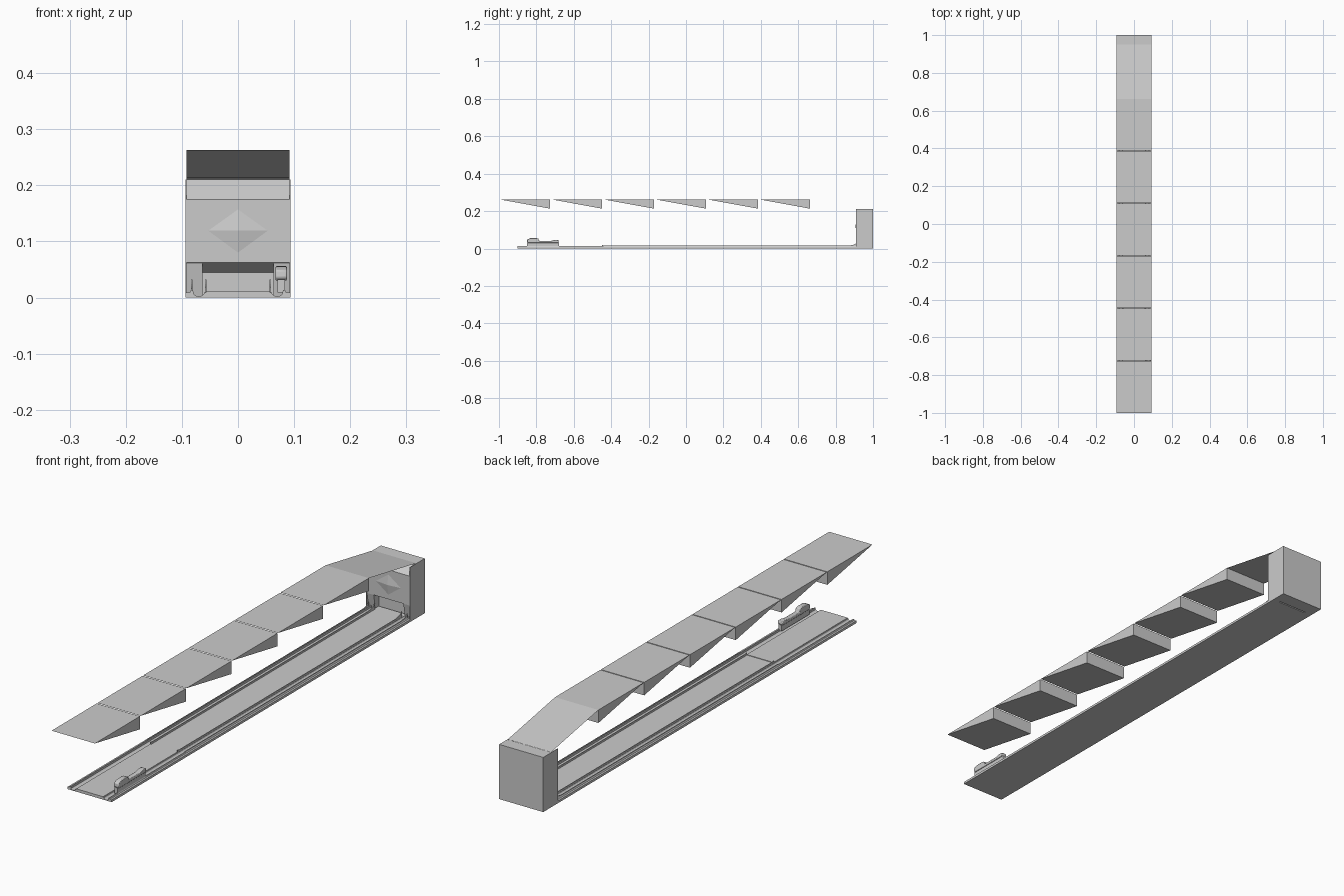
import bpy, bmesh, math

if "Cube" in bpy.data.objects:
    bpy.data.objects.remove(bpy.data.objects["Cube"])

W = 0.0935  # half width of the whole lane


def colour(name, rgb):
    m = bpy.data.materials.new(name)
    m.diffuse_color = (*rgb, 1)
    m.use_nodes = True
    m.node_tree.nodes["Principled BSDF"].inputs["Base Color"].default_value = m.diffuse_color
    return m


GREY = colour("plain grey", (0.6, 0.6, 0.6))


def finish(name, bm, bevel=0, smooth=False):
    bmesh.ops.recalc_face_normals(bm, faces=bm.faces)
    me = bpy.data.meshes.new(name)
    bm.to_mesh(me)
    bm.free()
    me.materials.append(GREY)
    ob = bpy.data.objects.new(name, me)
    bpy.context.collection.objects.link(ob)
    if bevel:
        b = ob.modifiers.new("soft edges", 'BEVEL')
        b.width, b.segments = bevel, 2
    if smooth:
        bpy.context.view_layer.objects.active = ob
        ob.select_set(True)
        bpy.ops.object.shade_smooth_by_angle(angle=math.radians(35))
        ob.select_set(False)
    return ob


def prism(name, pts, start, end, axis, **kw):
    """Extrude a closed profile: (y, z) points along x, or (x, z) along y."""
    bm = bmesh.new()
    place = (lambda p, t: (t, *p)) if axis == 'x' else (lambda p, t: (p[0], t, p[1]))
    face = bm.faces.new([bm.verts.new(place(p, start)) for p in pts])
    out = bmesh.ops.extrude_face_region(bm, geom=[face])
    d = end - start
    verts = [g for g in out['geom'] if isinstance(g, bmesh.types.BMVert)]
    bmesh.ops.translate(bm, verts=verts, vec=(d, 0, 0) if axis == 'x' else (0, d, 0))
    return finish(name, bm, **kw)


# lane with a round gutter on each side and raised outer rails
half = [(0.057, 0.009), (0.060, 0.009)]
half += [(0.070 - 0.010 * math.cos(a), 0.009 - 0.007 * math.sin(a))
         for a in (math.pi * i / 8 for i in range(1, 8))]
half += [(0.080, 0.013), (0.084, 0.013), (0.086, 0.009), (W, 0.009), (W, 0)]
section = [(-x, z) for x, z in reversed(half)] + half
prism("lane_bed", section, -0.9, 0.94, 'y', smooth=True)

# approach floor in front of the foul line
prism("approach_floor", [(-0.057, 0.009), (0.057, 0.009), (0.057, 0.011), (-0.057, 0.011)],
      -0.9, -0.45, 'y')

for s, side in ((-1, "left"), (1, "right")):
    # low curb beside the gutter, curling up where it meets the pin housing
    curb = [(-0.45, 0.006), (-0.45, 0.019), (-0.44, 0.016), (0.865, 0.016)]
    curb += [(0.865 + 0.045 * math.sin(a), 0.016 + 0.016 * (1 - math.cos(a)))
             for a in (math.pi / 2 * i / 6 for i in range(1, 7))]
    curb += [(0.91, 0.006)]
    prism(side + "_curb", curb, s * 0.056, s * 0.059, 'x')
    prism(side + "_outer_curb", curb[2:-1] + [(0.91, 0.006), (-0.44, 0.006)],
          s * 0.081, s * 0.084, 'x')
    # housing side walls
    prism(side + "_housing_wall", [(0.91, 0), (1, 0), (1, 0.21), (0.91, 0.21)],
          s * (W - 0.002), s * W, 'x')
    # cheeks beside the pit opening
    prism(side + "_pit_cheek", [(0.925, 0), (0.96, 0), (0.96, 0.062), (0.913, 0.062)],
          s * 0.063, s * (W - 0.002), 'x')

# pin housing with sloped brow, front mask and recessed pit
prism("pin_housing", [(1, 0), (1, 0.21), (0.95, 0.21), (0.912, 0.175), (0.912, 0.062),
                      (0.945, 0.045), (0.945, 0)], -W + 0.002, W - 0.002, 'x')

# shallow faceted diamond on the mask
bm = bmesh.new()
rim = [bm.verts.new(p) for p in ((0, 0.912, 0.08), (0.053, 0.912, 0.119),
                                 (0, 0.912, 0.157), (-0.053, 0.912, 0.119))]
tip = bm.verts.new((0, 0.906, 0.119))
for i in range(4):
    bm.faces.new((rim[i], rim[(i + 1) % 4], tip))
bm.faces.new(rim)
finish("mask_diamond", bm)

# sawtooth ceiling of six hanging wedges
PITCH = 0.2778
for i in range(6):
    y = -1 + i * PITCH
    prism("ceiling_wedge_%d" % (i + 1),
          [(y, 0.263), (y + 0.274, 0.213), (y + 0.274, 0.263)], -0.092, 0.092, 'x')

# sloped sheet joining the ceiling to the housing
bm = bmesh.new()
bm.faces.new([bm.verts.new(p) for p in ((-0.092, 0.663, 0.263), (0.092, 0.663, 0.263),
                                        (0.092, 0.95, 0.2105), (-0.092, 0.95, 0.2105))])
hood = finish("ceiling_slope", bm)
if hood.data.polygons[0].normal.z < 0:
    hood.data.flip_normals()

# ball return: pedestal, track and rounded hood
prism("return_base", [(-0.85, 0.009), (-0.68, 0.009), (-0.68, 0.032), (-0.85, 0.032)],
      0.070, 0.084, 'x')
prism("return_track", [(-0.845, 0.030), (-0.685, 0.030), (-0.68, 0.036), (-0.682, 0.045),
                       (-0.70, 0.046), (-0.72, 0.041), (-0.785, 0.041), (-0.79, 0.053),
                       (-0.80, 0.056), (-0.835, 0.055), (-0.849, 0.048), (-0.85, 0.036)],
      0.067, 0.087, 'x', bevel=0.002, smooth=True)
